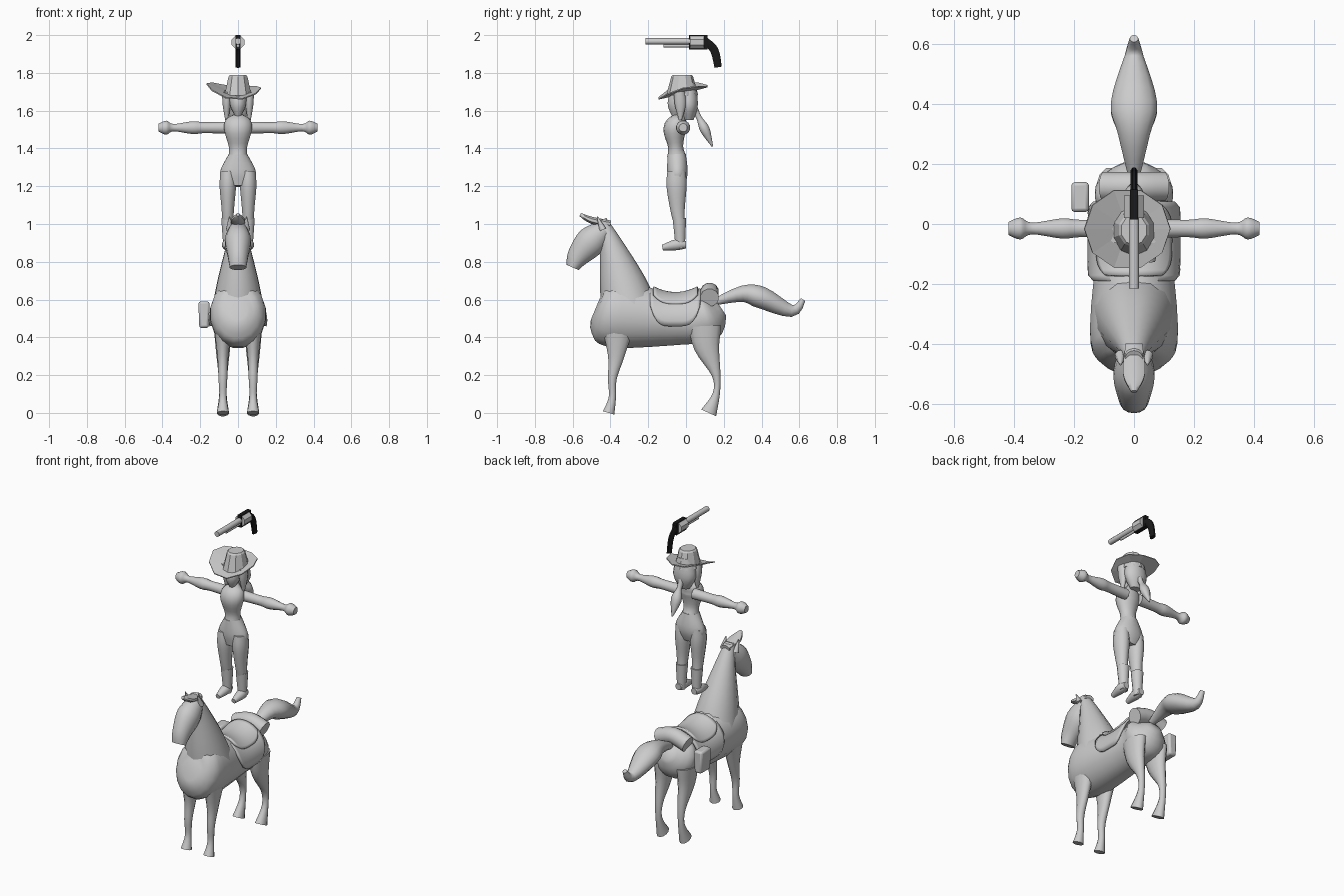
import bpy
import bmesh
import math
from mathutils import Vector

if "Cube" in bpy.data.objects:
    bpy.data.objects.remove(bpy.data.objects["Cube"])


def material(name, value):
    mat = bpy.data.materials.new(name)
    mat.use_nodes = True
    colour = (value, value, value, 1)
    mat.diffuse_color = colour
    mat.node_tree.nodes["Principled BSDF"].inputs["Base Color"].default_value = colour
    return mat


GREY = material("light_grey", .6)
BLACK = material("black", .01)


def finish(bm, name, mat=GREY, smooth=True):
    """Turn a bmesh into a named object with one material."""
    bmesh.ops.recalc_face_normals(bm, faces=bm.faces)
    mesh = bpy.data.meshes.new(name)
    bm.to_mesh(mesh)
    bm.free()
    mesh.materials.append(mat)
    part = bpy.data.objects.new(name, mesh)
    bpy.context.collection.objects.link(part)
    if smooth:
        bpy.ops.object.select_all(action="DESELECT")
        part.select_set(True)
        bpy.context.view_layer.objects.active = part
        bpy.ops.object.shade_smooth_by_angle(angle=math.radians(50))
    return part


def bridge(bm, first, second):
    """Quads between two closed rings of vertices."""
    count = len(first)
    for k in range(count):
        following = (k + 1) % count
        bm.faces.new((first[k], first[following], second[following], second[k]))


def spline(rows, steps):
    """Smooth curve through the rows, widths included."""
    last = len(rows) - 1
    result = []
    for i in range(last):
        start, end = rows[i], rows[i + 1]
        leave = (end - rows[max(i - 1, 0)]) / 2
        arrive = (rows[min(i + 2, last)] - start) / 2
        for k in range(steps):
            t = k / steps
            ease = t * t * (3 - 2 * t)
            result.append(start.lerp(end, ease) + leave * t * (1 - t) ** 2
                          - arrive * t * t * (1 - t))
    return result + [rows[last]]


def loft(name, rows, sides=12, steps=4, across=(1, 0, 0), mat=GREY, smooth=True):
    """Rows hold x, y, z, half width and, where not round, half depth."""
    full = [Vector((*row, row[-1])[:5]) for row in rows]
    stations = spline(full, steps)
    centres = [Vector(station[:3]) for station in stations]
    side = Vector(across)
    # A four-sided loft is a box, so its corners lie outside the half width
    corner = math.sqrt(2) if sides == 4 else 1
    bm = bmesh.new()
    rings = []
    for i, station in enumerate(stations):
        ahead = centres[min(i + 1, len(centres) - 1)]
        behind = centres[max(i - 1, 0)]
        depth = (ahead - behind).cross(side).normalized()
        ring = []
        for k in range(sides):
            turn = math.tau * (k + .5) / sides
            offset = side * station[3] * math.cos(turn) + depth * station[4] * math.sin(turn)
            ring.append(bm.verts.new(centres[i] + offset * corner))
        rings.append(ring)
    for first, second in zip(rings, rings[1:]):
        bridge(bm, first, second)
    bm.faces.new(rings[0])
    bm.faces.new(rings[-1])
    return finish(bm, name, mat, smooth)


def central(name, rows, x=0, **options):
    """Loft in a plane of constant x; rows start at y."""
    return loft(name, [(x, *row) for row in rows], **options)


def pair(name, x, rows, **options):
    central("left_" + name, rows, x, **options)
    central("right_" + name, rows, -x, **options)


def rod(name, front, back, z, radius, **options):
    """Straight bar along y."""
    central(name, [(front, z, *radius), (back, z, *radius)], steps=1, **options)


def saddle_sheet(name, front, back, radius, top, reach, droop):
    """Sheet bent over the back, with a rounded lower edge on each flap."""
    bm = bmesh.new()
    rows, columns = 14, 18
    grid = []
    for i in range(rows + 1):
        along = 2 * i / rows - 1
        y = front + (back - front) * i / rows
        limit = math.radians(reach + droop * (1 - along ** 4))
        height = top + .03 * along ** 2
        line = []
        for k in range(columns + 1):
            angle = limit * (2 * k / columns - 1)
            line.append(bm.verts.new((radius * math.sin(angle), y, .49 + height * math.cos(angle))))
        grid.append(line)
    for first, second in zip(grid, grid[1:]):
        for k in range(columns):
            bm.faces.new((first[k], first[k + 1], second[k + 1], second[k]))
    sheet = finish(bm, name)
    sheet.modifiers.new("thickness", "SOLIDIFY").thickness = .014


# Horse body, neck and head
central("horse_body", [(-.48, .55, .05, .06), (-.45, .54, .12, .15), (-.35, .52, .15, .18),
                       (0, .49, .12, .13), (.12, .51, .13), (.19, .55, .04)], sides=16)
central("horse_neck", [(-.3, .55, .14, .15), (-.34, .7, .11, .12),
                       (-.4, .9, .06), (-.45, 1.02, .03)], sides=14)
central("horse_head", [(-.43, .97, .05), (-.5, .91, .07, .08),
                       (-.57, .83, .055, .06), (-.6, .77, .045, .035)], sides=14)
central("forelock", [(-.4, 1, .03, .02), (-.5, 1.02, .04, .02), (-.56, 1.05, .01)], sides=8)
pair("ear", .045, [(-.44, .97, .02), (-.47, 1.04, .003)], sides=8)

# Horse legs and tail
pair("front_leg", .08, [(-.36, .46, .05, .09), (-.37, .3, .03, .045), (-.39, .18, .024),
                        (-.39, .08, .02), (-.41, 0, .033)])
pair("hind_leg", .08, [(.1, .46, .05, .09), (.11, .35, .04, .07), (.16, .2, .024),
                       (.16, .1, .02), (.12, 0, .033, .045)])
central("tail", [(.16, .59, .02), (.3, .63, .055, .045), (.4, .61, .08, .06),
                 (.56, .54, .033), (.62, .6, .014)])

# Saddle, bedroll and bag
saddle_sheet("saddle_flaps", -.19, .075, radius=.155, top=.14, reach=62, droop=41)
saddle_sheet("saddle_seat", -.17, .06, radius=.16, top=.15, reach=38, droop=15)
loft("bedroll", [(x, .125, .64 - 3 * x * x, .05) for x in (-.1, 0, .1)], across=(0, 1, 0))
bag = central("saddle_bag", [(.09, .45, .025, .05), (.09, .59, .03, .05)],
              x=-.18, sides=4, steps=1)
bag.rotation_euler.y = 0
bevel = bag.modifiers.new("soft_edges", "BEVEL")
bevel.width = .012
bevel.segments = 2

# Rider's hips, legs and boots
central("hips", [(-.05, 1.37, .05), (-.045, 1.27, .1, .056), (-.05, 1.2, .07, .04)])
pair("leg", .054, [(-.05, 1.28, .04, .05), (-.05, 1.2, .045, .055),
                   (-.045, 1.08, .034, .04), (-.035, 1, .03)])
pair("boot_shaft", .053, [(-.035, 1.03, .037), (-.03, .87, .025)])
pair("boot_foot", .056, [(0, .89, .02), (-.05, .89, .03), (-.125, .875, .015)])

# Rider's torso, arms and hands
central("torso", [(-.05, 1.36, .05), (-.055, 1.41, .05, .04), (-.06, 1.5, .075, .06),
                  (-.04, 1.55, .065, .045), (-.03, 1.58, .024), (-.035, 1.62, .022)], sides=14)
arm = [(.05, .033), (.18, .03), (.24, .035), (.34, .02), (.38, .038), (.42, .022)]
for label, sign in (("left", 1), ("right", -1)):
    loft(label + "_arm_and_hand", [(sign * x, -.015, 1.51, radius) for x, radius in arm],
         across=(0, 1, 0))

# Rider's face, hair and ponytail
central("face", [(-.06, 1.57, .015), (-.05, 1.63, .043, .05), (-.03, 1.72, .047)])
pair("hair_lock", .06, [(-.035, 1.7, .025, .03), (-.03, 1.63, .022, .03), (-.03, 1.55, .008)])
central("hair_back", [(.015, 1.55, .035, .025), (.015, 1.63, .075, .05), (0, 1.74, .05)])
central("ponytail", [(.045, 1.61, .02), (.07, 1.56, .016), (.1, 1.5, .033, .028),
                     (.14, 1.41, .004)], sides=8)

# Hat: faceted brim, tipped forward with curled sides, and a tapered crown
bm = bmesh.new()
brim_rings = []
for radius in (.05, .143):
    ring = []
    for k in range(10):
        turn = math.tau * k / 10
        x = -.022 + radius * math.cos(turn)
        y = -.017 + radius * .95 * math.sin(turn)
        ring.append(bm.verts.new((x, y, 1.7 + y / 4 + 1.8 * x * x)))
    brim_rings.append(ring)
bridge(bm, *brim_rings)
brim = finish(bm, "hat_brim", smooth=False)
brim.modifiers.new("thickness", "SOLIDIFY").thickness = .006
central("hat_crown", [(-.02, 1.68, .075, .085), (-.02, 1.78, .053, .058), (-.02, 1.79, .044, .05)],
        sides=10, steps=1, smooth=False)

# Revolver: barrel, ejector, drum, frame and grip
rod("barrel", -.215, .02, 1.967, (.017,), sides=10)
rod("ejector_rod", -.12, .02, 1.943, (.008,), sides=8)
rod("drum", .02, .095, 1.962, (.036,), sides=8, smooth=False)
rod("gun_frame", .015, .115, 1.962, (.013, .038), sides=4, mat=BLACK, smooth=False)
central("grip", [(.1, 1.97, .013, .022), (.15, 1.92, .013, .024), (.17, 1.83, .013, .021)],
        sides=8, mat=BLACK)
